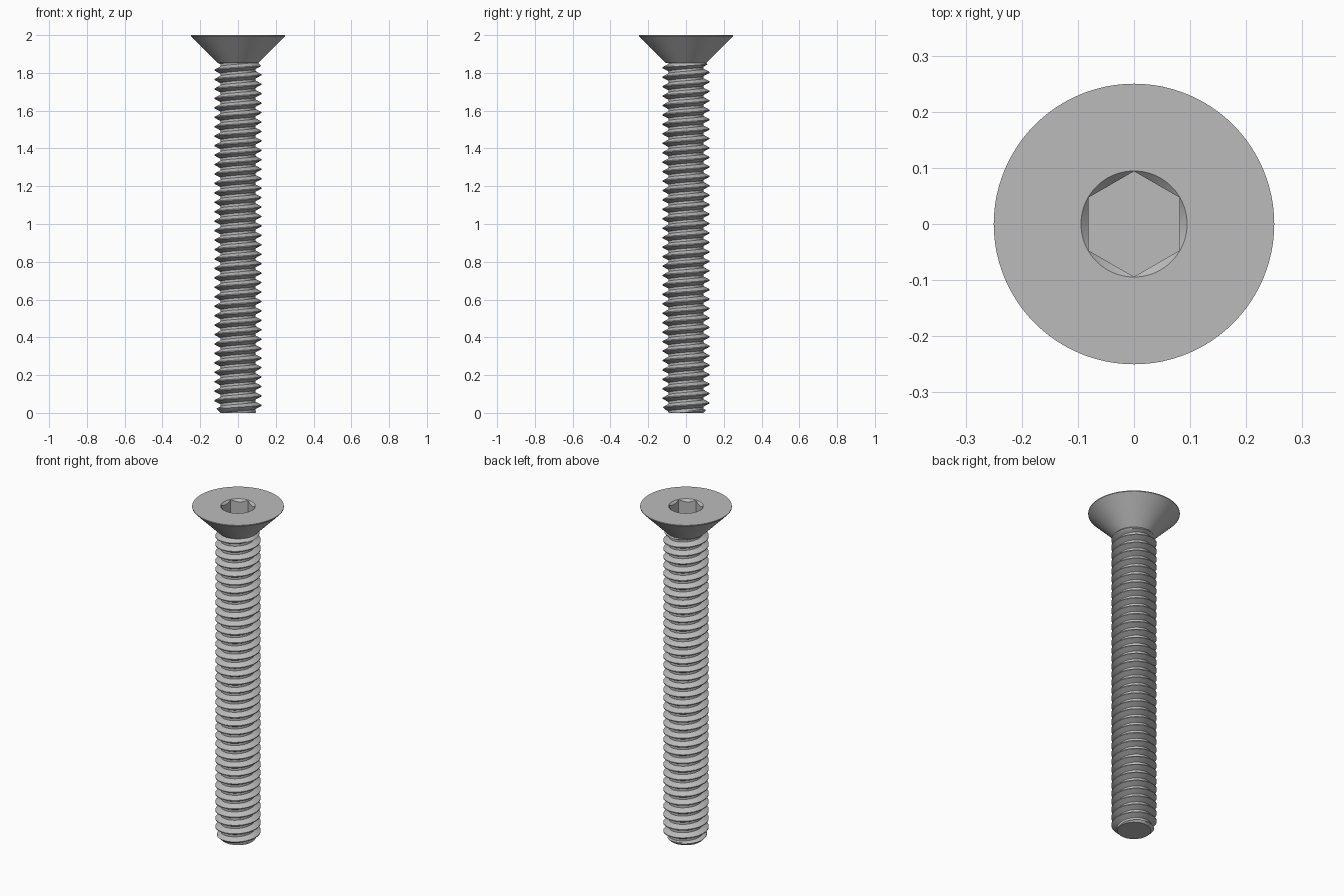
import bpy
import bmesh
from math import cos, sin, pi, radians

cube = bpy.data.objects.get("Cube")
if cube:
    bpy.data.objects.remove(cube, do_unlink=True)

SEG = 96            # sides around the axis
PITCH = 0.05        # thread advance per turn
CREST, ROOT = 0.124, 0.093
NECK_Z = 1.852      # where the shank meets the head
HEAD_R = 0.25
SOCKET_R = 0.094    # corner radius of the hex socket

steel = bpy.data.materials.new("grey steel")
steel.use_nodes = True
colour = (0.5, 0.5, 0.5, 1)
steel.diffuse_color = colour
steel.node_tree.nodes["Principled BSDF"].inputs["Base Color"].default_value = colour


def finish(bm, name):
    bmesh.ops.recalc_face_normals(bm, faces=bm.faces)
    mesh = bpy.data.meshes.new(name)
    bm.to_mesh(mesh)
    bm.free()
    obj = bpy.data.objects.new(name, mesh)
    mesh.materials.append(steel)
    bpy.context.collection.objects.link(obj)
    bpy.ops.object.select_all(action='DESELECT')
    obj.select_set(True)
    bpy.context.view_layer.objects.active = obj
    bpy.ops.object.shade_smooth_by_angle(angle=radians(30))
    return obj


def polar(bm, r, a, z):
    return bm.verts.new((r * cos(a), r * sin(a), z))


def hex_radius(a):
    # distance to a hexagon with corners on the y axis
    local = (a + pi / 6) % (pi / 3) - pi / 6
    return SOCKET_R * cos(pi / 6) / cos(local)


# Countersunk head with chamfered hex socket
def head_section(a):
    h = hex_radius(a)
    return [(0.108, NECK_Z), (HEAD_R, 1.995), (HEAD_R, 2.0),
            (SOCKET_R + 0.0005, 2.0), (h, 2.0 - (SOCKET_R - h) - 0.0005), (h, 1.9)]


bm = bmesh.new()
angles = [2 * pi * i / SEG for i in range(SEG)]
columns = [[polar(bm, r, a, z) for r, z in head_section(a)] for a in angles]
for i in range(SEG):
    left, right = columns[i - 1], columns[i]
    for j in range(len(left) - 1):
        bm.faces.new((left[j], right[j], right[j + 1], left[j + 1]))
for end in (0, -1):
    bm.faces.new([c[end] for c in columns])
finish(bm, "countersunk_head")


# Threaded shank: V profile swept along a right-hand helix
def thread_radius(phase):
    d = min(phase % 1, 1 - phase % 1)
    t = min(max((d - 0.05) / 0.325, 0), 1)
    return CREST + (ROOT - CREST) * t


STEPS = (0.05, 0.16, 0.27, 0.375, 0.625, 0.73, 0.84, 0.95)
N = len(STEPS)
TURNS = int(NECK_Z / PITCH) + 4

bm = bmesh.new()
grid = []
for a in angles:
    column = []
    for turn in range(-2, TURNS - 2):
        for s in STEPS:
            z = PITCH * (turn + s + a / (2 * pi)) - 0.01
            z = min(max(z, 0), NECK_Z)
            r = thread_radius((z + 0.01) / PITCH - a / (2 * pi))
            # chamfered tip and runout under the head
            r = min(r, 0.092 + z, 0.108 + NECK_Z - z)
            column.append(polar(bm, r, a, z))
    grid.append(column)
rows = len(grid[0])
for i in range(SEG):
    shift = N if i == SEG - 1 else 0
    left, right = grid[i], grid[(i + 1) % SEG]
    for j in range(rows - 1 - shift):
        bm.faces.new((left[j], right[j + shift],
                      right[j + 1 + shift], left[j + 1]))
bmesh.ops.remove_doubles(bm, verts=bm.verts, dist=0.00002)
bmesh.ops.holes_fill(bm, edges=[e for e in bm.edges if e.is_boundary], sides=0)
finish(bm, "threaded_shank")
